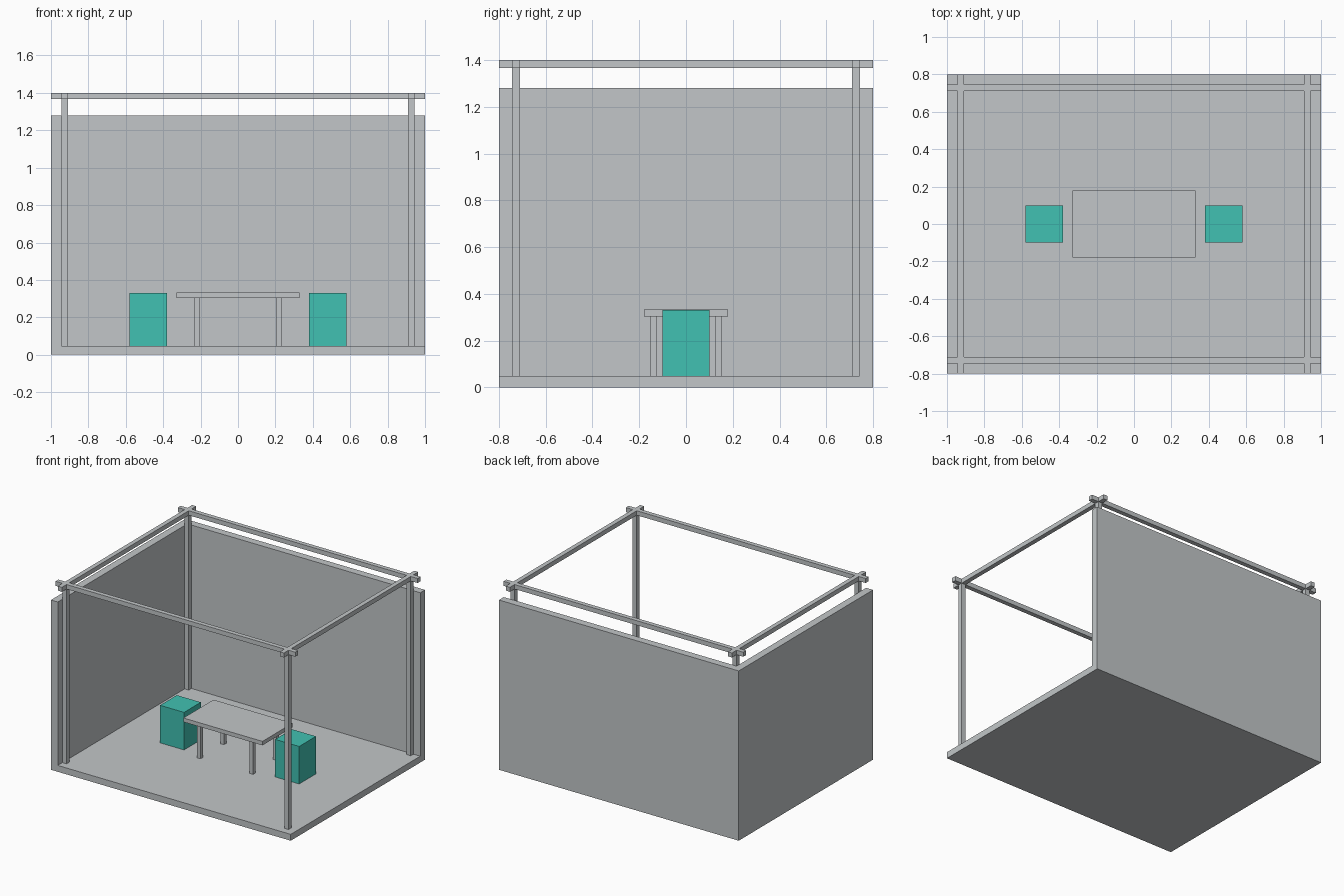
import bpy

cube = bpy.data.objects.get("Cube")
if cube:
    bpy.data.objects.remove(cube, do_unlink=True)


def make_material(name, rgb):
    mat = bpy.data.materials.new(name)
    mat.use_nodes = True
    color = (*rgb, 1.0)
    mat.diffuse_color = color
    mat.node_tree.nodes["Principled BSDF"].inputs["Base Color"].default_value = color
    return mat


GREY = make_material("light grey", (0.54, 0.565, 0.58))
TEAL = make_material("teal", (0.053, 0.533, 0.445))


def box(name, low, high, mat=GREY):
    """Box spanning two opposite corners."""
    bpy.ops.mesh.primitive_cube_add(size=1)
    obj = bpy.context.object
    obj.name = obj.data.name = name
    for v in obj.data.vertices:
        v.co = [h if c > 0 else l for c, l, h in zip(v.co, low, high)]
    obj.data.materials.append(mat)
    return obj


def column(name, x, y, half, bottom, top, mat=GREY):
    """Upright square bar centred on x, y."""
    return box(name, (x - half, y - half, bottom), (x + half, y + half, top), mat)


X, Y = 1.0, 0.8              # half size of the booth
FLOOR, WALL_TOP, TOP = 0.048, 1.28, 1.4
WALL = 0.057                 # wall thickness
BAR = 0.017                  # half width of the frame bars
PX, PY = 0.926, 0.728        # post centres
BEAM = TOP - 2 * BAR
SIDES = ((-1, "right"), (1, "left"))
ENDS = ((-1, "front"), (1, "back"))

# Floor and the two walls
box("floor", (-X, -Y, 0), (X, Y, FLOOR))
box("back_wall", (-X, Y - WALL, FLOOR), (X, Y, WALL_TOP))
box("right_wall", (-X, -Y, FLOOR), (WALL - X, Y - WALL, WALL_TOP))

# Frame: corner posts and crossing beams
for sx, side in SIDES:
    x = sx * PX
    box(f"{side}_beam", (x - BAR, -Y, BEAM), (x + BAR, Y, TOP))
    for sy, end in ENDS:
        column(f"{end}_{side}_post", x, sy * PY, BAR, FLOOR, BEAM)
for sy, end in ENDS:
    y = sy * PY
    box(f"{end}_beam", (-X, y - BAR, BEAM), (X, y + BAR, TOP))

# Table
TABLE_UNDER = 0.303
box("table_top", (-0.33, -0.18, TABLE_UNDER), (0.33, 0.18, 0.333))
for sx, side in SIDES:
    for sy, end in ENDS:
        column(f"{end}_{side}_table_leg", sx * 0.219, sy * 0.139, 0.014, FLOOR, TABLE_UNDER)

# Block stools on either side of the table
for sx, side in SIDES:
    column(f"{side}_stool", sx * 0.48, 0, 0.1, FLOOR, 0.331, TEAL)
